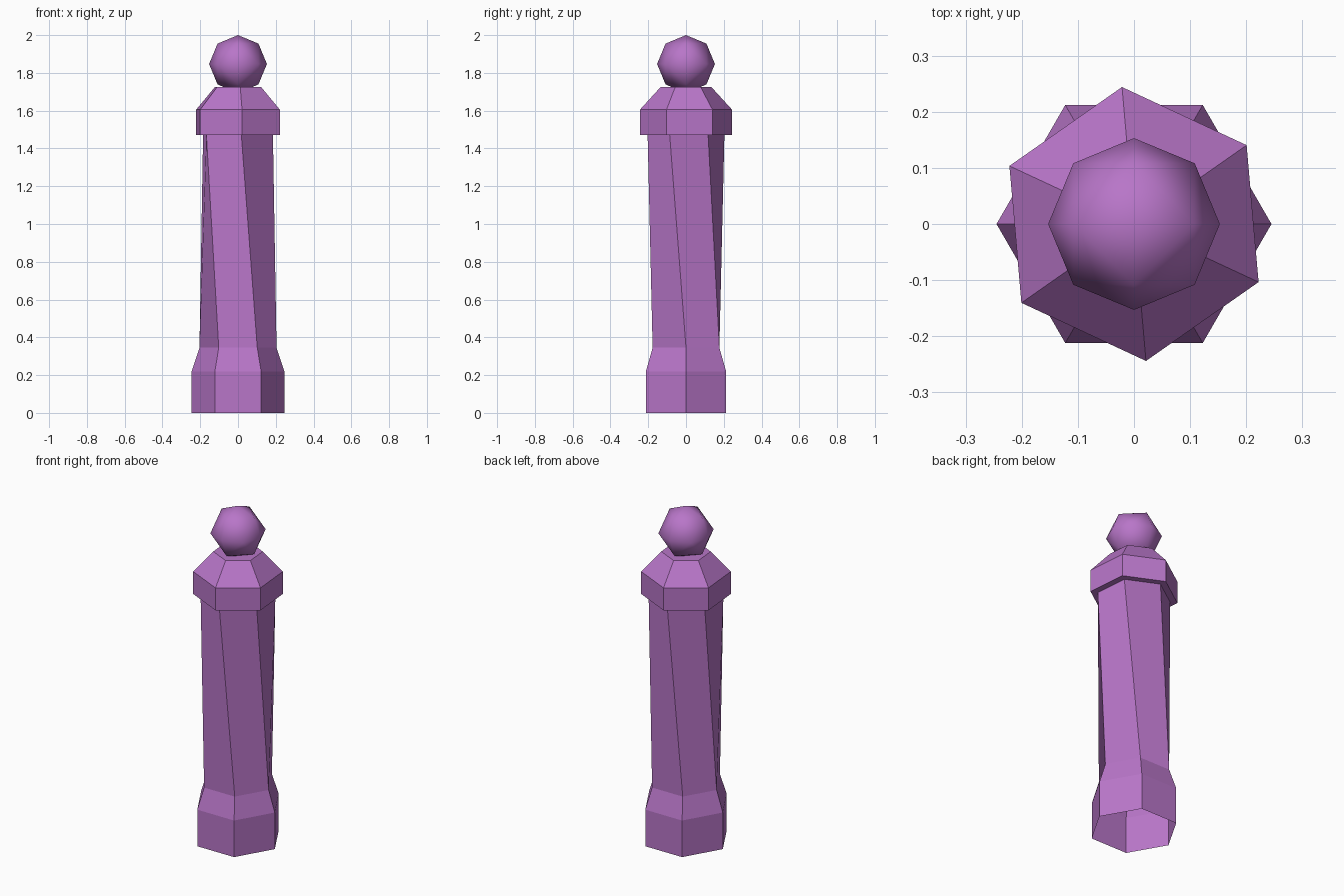
import bpy, bmesh
from math import cos, sin, radians
from mathutils import Vector

if "Cube" in bpy.data.objects:
    bpy.data.objects.remove(bpy.data.objects["Cube"])

purple = bpy.data.materials.new("purple")
purple.diffuse_color = (0.48, 0.18, 0.58, 1)
purple.use_nodes = True
purple.node_tree.nodes["Principled BSDF"].inputs["Base Color"].default_value = purple.diffuse_color


def finish(bm, name):
    mesh = bpy.data.meshes.new(name)
    bm.to_mesh(mesh)
    bm.free()
    mesh.materials.append(purple)
    obj = bpy.data.objects.new(name, mesh)
    bpy.context.collection.objects.link(obj)
    return obj


# Twisted hexagonal post: (height, radius, twist in degrees), open underneath
TWIST = -25
sections = [
    (0.0, 0.245, 0), (0.22, 0.245, 0), (0.345, 0.204, 0),   # foot
    (1.47, 0.204, TWIST),                                   # twisted shaft
    (1.47, 0.245, TWIST), (1.605, 0.245, TWIST), (1.725, 0.135, TWIST),  # collar
]
bm = bmesh.new()
rings = []
for z, r, twist in sections:
    angles = [radians(60 * i + twist) for i in range(6)]
    rings.append([bm.verts.new((r * cos(a), r * sin(a), z)) for a in angles])
for low, high in zip(rings, rings[1:]):
    for i in range(6):
        j = (i + 1) % 6
        bm.faces.new((low[i], low[j], high[j], high[i]))
bm.faces.new(rings[-1])
finish(bm, "post")

# Ball finial: octahedron subdivided once and rounded
bm = bmesh.new()
steps = (-1, 0, 1)
for x in steps:
    for y in steps:
        for z in steps:
            if abs(x) + abs(y) + abs(z) in (1, 2):
                bm.verts.new(Vector((x, y, z)).normalized() * 0.153 + Vector((0, 0, 1.847)))
bmesh.ops.convex_hull(bm, input=bm.verts)
bmesh.ops.recalc_face_normals(bm, faces=bm.faces)
for f in bm.faces:
    f.smooth = True
finish(bm, "ball_finial")
